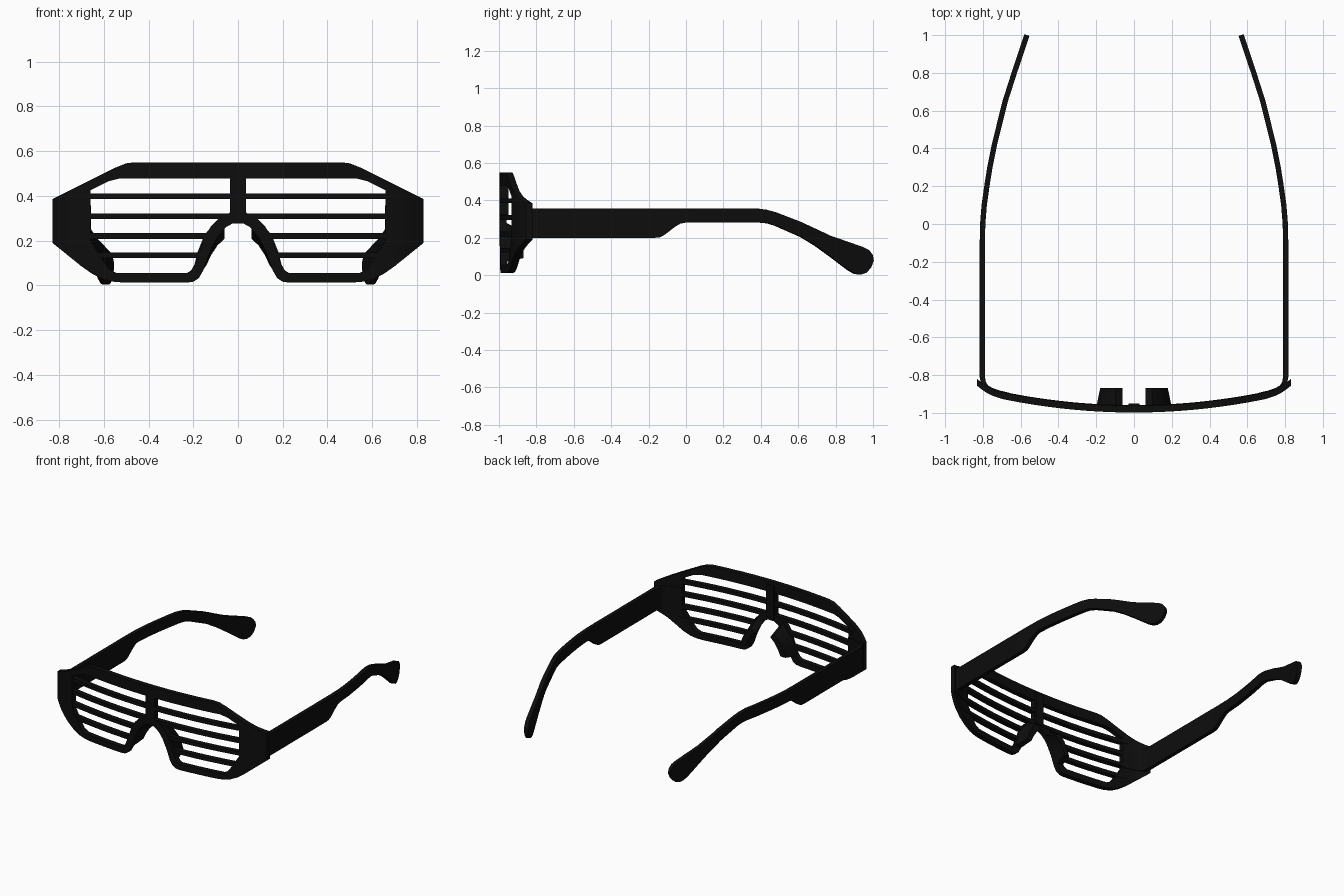
import bpy, bmesh
from mathutils import Vector

if "Cube" in bpy.data.objects:
    bpy.data.objects.remove(bpy.data.objects["Cube"])

black = bpy.data.materials.new("glossy black plastic")
black.diffuse_color = (0.004, 0.004, 0.004, 1)
black.use_nodes = True
black.node_tree.nodes["Principled BSDF"].inputs["Base Color"].default_value = black.diffuse_color


def make_object(name, verts, faces):
    """Mesh object with outward normals and smooth shading under 35 degrees."""
    mesh = bpy.data.meshes.new(name)
    mesh.from_pydata(verts, [], faces)
    bm = bmesh.new()
    bm.from_mesh(mesh)
    bmesh.ops.recalc_face_normals(bm, faces=bm.faces)
    bm.to_mesh(mesh)
    bm.free()
    mesh.materials.append(black)
    obj = bpy.data.objects.new(name, mesh)
    bpy.context.collection.objects.link(obj)
    bpy.ops.object.select_all(action='DESELECT')
    obj.select_set(True)
    bpy.context.view_layer.objects.active = obj
    bpy.ops.object.shade_smooth_by_angle(angle=0.6)
    return obj


def bent_plate(name, loops, cuts, t0, t1, bend):
    """Fill flat (u, z) loops, slice them at the cuts, thicken and bend."""
    bm = bmesh.new()
    for loop in loops:
        vs = [bm.verts.new((u, 0, z)) for u, z in loop]
        for a, b in zip(vs, vs[1:] + vs[:1]):
            bm.edges.new((a, b))
    bmesh.ops.triangle_fill(bm, edges=bm.edges[:], use_beauty=True, normal=(0, -1, 0))
    for c in cuts:
        bmesh.ops.bisect_plane(bm, geom=bm.verts[:] + bm.edges[:] + bm.faces[:],
                               plane_co=(c, 0, 0), plane_no=(1, 0, 0), dist=1e-5)
    bm.verts.index_update()
    flat = [(v.co.x, v.co.z) for v in bm.verts]
    n = len(flat)
    faces = [[v.index for v in f.verts] for f in bm.faces]
    rim = [[v.index for v in e.verts] for e in bm.edges if len(e.link_faces) == 1]
    bm.free()
    verts = [bend(u, t0, z) for u, z in flat] + [bend(u, t1, z) for u, z in flat]
    faces += [[i + n for i in reversed(f)] for f in faces]
    faces += [[a, b, b + n, a + n] for a, b in rim]
    return make_object(name, verts, faces)


def wrap(u, t, z):
    """Curve of the front frame seen from above."""
    x = abs(u)
    y = -0.998 + 0.147 * x * x
    if x > 0.7:
        y += 0.04 * ((x - 0.7) / 0.13) ** 2
    return (u, y + t, z)


# Front frame with two lens openings
half = [(0.46, 0.55), (0.50, 0.545), (0.55, 0.525), (0.83, 0.385), (0.83, 0.19),
        (0.70, 0.085), (0.65, 0.05), (0.60, 0.026), (0.55, 0.015), (0.50, 0.012),
        (0.23, 0.012), (0.20, 0.016), (0.175, 0.032), (0.156, 0.065), (0.13, 0.139),
        (0.098, 0.206), (0.075, 0.238), (0.05, 0.262), (0.025, 0.276)]
outer = half + [(-x, z) for x, z in reversed(half)]
hole = [(0.036, 0.477), (0.53, 0.477), (0.58, 0.465), (0.66, 0.425), (0.66, 0.20),
        (0.60, 0.105), (0.575, 0.07), (0.54, 0.054), (0.23, 0.054), (0.21, 0.066),
        (0.196, 0.09), (0.174, 0.143), (0.143, 0.228), (0.12, 0.265), (0.09, 0.295),
        (0.036, 0.325)]
front_cuts = [i * 0.05 for i in range(-16, 17)] + [-0.775, 0.775, -0.815, 0.815]
bent_plate("front_frame", [outer, hole, [(-x, z) for x, z in hole]],
           front_cuts, 0, 0.036, wrap)

# Rib behind the centre bar
bent_plate("bridge_rib", [[(-0.03, 0.30), (0.03, 0.30), (0.03, 0.53), (-0.03, 0.53)]],
           [], 0.03, 0.048, wrap)

# Arm path seen from above: (u along arm, x, y)
rail = [(-0.99, 0.66, -0.908), (-0.95, 0.715, -0.895), (-0.91, 0.757, -0.880),
        (-0.88, 0.782, -0.865), (-0.85, 0.797, -0.843), (-0.81, 0.803, -0.81),
        (-0.10, 0.803, -0.10), (0.0, 0.801, 0.0), (0.1, 0.793, 0.1),
        (0.2, 0.779, 0.2), (0.3, 0.763, 0.3), (0.42, 0.739, 0.42),
        (0.65, 0.682, 0.65), (0.8, 0.634, 0.8), (1.0, 0.567, 1.0)]


def rail_point(u):
    for (ua, xa, ya), (ub, xb, yb) in zip(rail, rail[1:]):
        if u <= ub or ub == rail[-1][0]:
            k = (u - ua) / (ub - ua)
            return Vector((xa + k * (xb - xa), ya + k * (yb - ya)))


arm = [(-0.99, 0.20), (-0.99, 0.357), (0.38, 0.357), (0.43, 0.350), (0.48, 0.336),
       (0.61, 0.286), (0.77, 0.211), (0.94, 0.152), (0.975, 0.135), (0.995, 0.108),
       (1.0, 0.078), (0.985, 0.04), (0.96, 0.013), (0.93, 0.003), (0.90, 0.008),
       (0.865, 0.028), (0.77, 0.10), (0.69, 0.158), (0.61, 0.206), (0.475, 0.265),
       (0.435, 0.277), (0.395, 0.281), (-0.005, 0.281), (-0.03, 0.276),
       (-0.06, 0.258), (-0.12, 0.212), (-0.14, 0.203), (-0.166, 0.20)]

# Slats: height and inner end
slats = [(0.398, 0.0), (0.309, 0.0), (0.221, 0.115), (0.134, 0.148)]

# Nose pad outline in x, z
pad = [(0.06, 0.25), (0.098, 0.203), (0.13, 0.139), (0.155, 0.07),
       (0.20, 0.07), (0.18, 0.15), (0.15, 0.225), (0.10, 0.285)]

for s, side in ((1, "right"), (-1, "left")):
    def along_arm(u, t, z):
        d = rail_point(u + 0.015) - rail_point(u - 0.015)
        p = rail_point(u) + Vector((d.y, -d.x)).normalized() * t
        return (s * p.x, p.y, z)

    bent_plate("arm_" + side, [arm], [r[0] for r in rail], -0.014, 0.014, along_arm)

    for i, (z, x0) in enumerate(slats):
        rect = [(s * x0, z - 0.013), (s * 0.69, z - 0.013),
                (s * 0.69, z + 0.013), (s * x0, z + 0.013)]
        bent_plate(f"slat_{side}_{i + 1}", [rect], front_cuts, 0.003, 0.039, wrap)

    # Tapered nose pad
    n = len(pad)
    verts = [(s * x, -0.97, z) for x, z in pad]
    verts += [(s * (0.115 + (x - 0.125) * 0.85), -0.868, 0.15 + (z - 0.16) * 0.65)
              for x, z in pad]
    faces = [list(range(n)), list(range(n, 2 * n))]
    faces += [[i, (i + 1) % n, n + (i + 1) % n, n + i] for i in range(n)]
    make_object("nose_pad_" + side, verts, faces)
